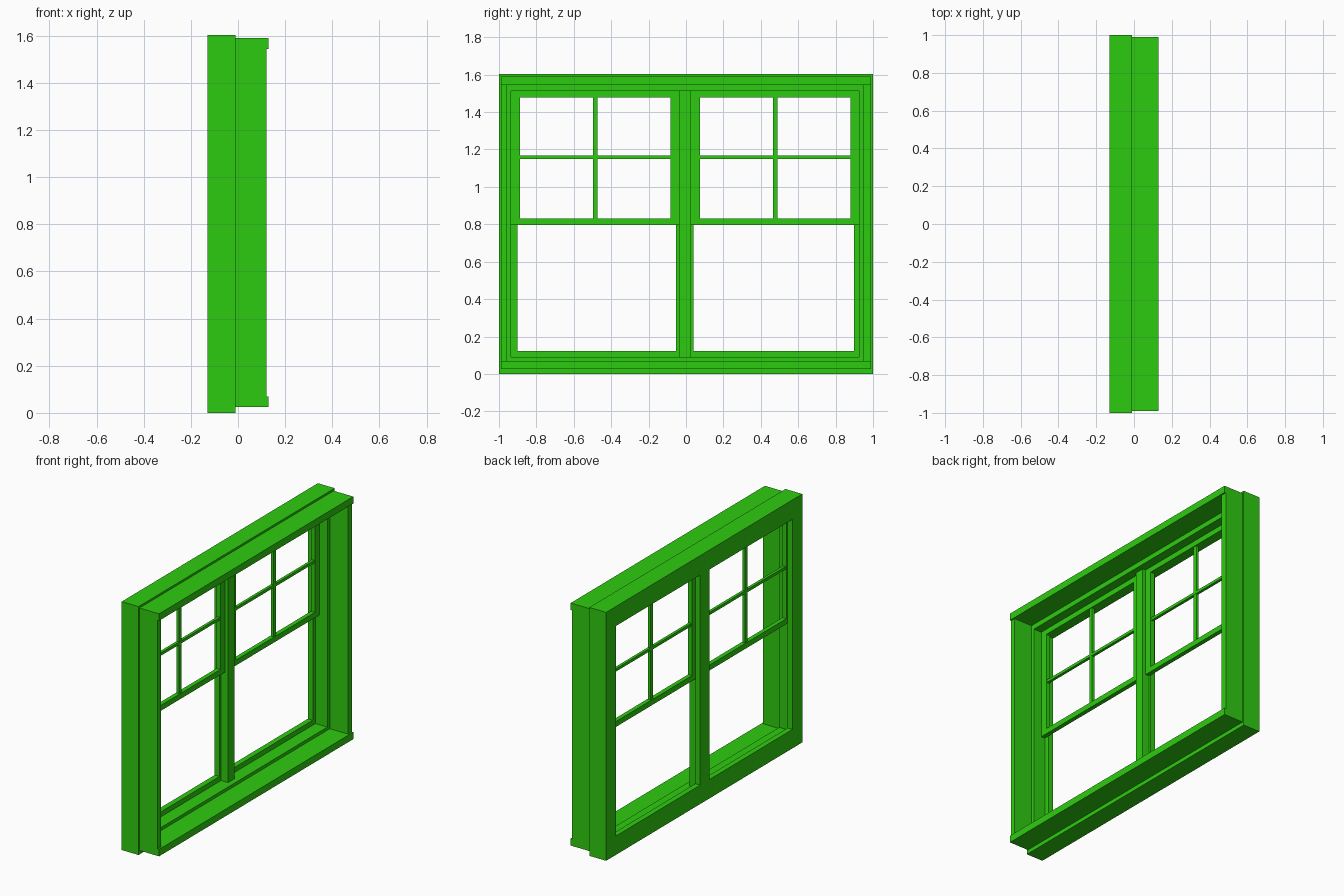
import bpy
import bmesh

if "Cube" in bpy.data.objects:
    bpy.data.objects.remove(bpy.data.objects["Cube"], do_unlink=True)

green = bpy.data.materials.new("bright_green")
green.use_nodes = True
colour = (0.027, 0.6, 0.005, 1)
green.diffuse_color = colour
green.node_tree.nodes["Principled BSDF"].inputs["Base Color"].default_value = colour


def finish(name, bm):
    bmesh.ops.recalc_face_normals(bm, faces=bm.faces)
    mesh = bpy.data.meshes.new(name)
    bm.to_mesh(mesh)
    bm.free()
    mesh.materials.append(green)
    obj = bpy.data.objects.new(name, mesh)
    bpy.context.collection.objects.link(obj)


def corners(rect):
    y0, y1, z0, z1 = rect
    return [(y0, z0), (y1, z0), (y1, z1), (y0, z1)]


def box(name, x0, x1, rect):
    bm = bmesh.new()
    back, front = [[bm.verts.new((x, y, z)) for y, z in corners(rect)] for x in (x0, x1)]
    bm.faces.new(back)
    bm.faces.new(front)
    for i in range(4):
        j = (i + 1) % 4
        bm.faces.new((back[i], back[j], front[j], front[i]))
    finish(name, bm)


def ring(name, x0, x1, outer, inner):
    """Rectangular frame: a four-sided section swept round the corners."""
    bm = bmesh.new()
    section = [(x0, outer), (x1, outer), (x1, inner), (x0, inner)]
    loops = [[bm.verts.new((x, y, z)) for y, z in corners(r)] for x, r in section]
    for k in range(4):
        a, b = loops[k], loops[(k + 1) % 4]
        for i in range(4):
            j = (i + 1) % 4
            bm.faces.new((a[i], a[j], b[j], b[i]))
    finish(name, bm)


# Depth of each layer, from the flat casing face outwards
CASING, SASH, SASH_FRONT, MULLION_FRONT, BODY_FRONT = -0.13, -0.095, -0.067, -0.045, -0.01
LINER_FRONT, LIP_FRONT = 0.12, 0.13

# Frame layers
whole = (-1, 1, 0, 1.603)
opening = (-0.935, 0.925, 0.09, 1.512)
ring("casing", CASING, SASH, whole, (-0.9, 0.898, 0.122, 1.477))
ring("frame_body", SASH, BODY_FRONT, whole, opening)
ring("jamb_liner", BODY_FRONT, LINER_FRONT, (-0.99, 0.99, 0.025, 1.59),
     (-0.957, 0.95, 0.07, 1.545))
for name, z0, z1 in (("sill_lip", 0.025, 0.07), ("head_lip", 1.545, 1.59)):
    box(name, LINER_FRONT, LIP_FRONT, (-0.99, 0.99, z0, z1))

# Centre mullion: wide casing strip with a narrower post in front
box("mullion_casing", CASING, SASH, (-0.053, 0.041, 0.122, 1.477))
box("mullion_post", SASH, MULLION_FRONT, (-0.037, 0.027, 0.09, 1.512))

# Upper sashes with crossed glazing bars
for side, y0, y1 in (("right", -0.935, -0.037), ("left", 0.027, 0.925)):
    pane = (y0 + 0.047, y1 - 0.046, 0.832, 1.477)
    ring(side + "_sash", SASH, SASH_FRONT, (y0, y1, 0.797, 1.512), pane)
    middle = (pane[0] + pane[1]) / 2
    box(side + "_upright_bar", SASH + 0.005, SASH_FRONT - 0.005,
        (middle - 0.012, middle + 0.012, pane[2], pane[3]))
    box(side + "_cross_bar", SASH + 0.006, SASH_FRONT - 0.004,
        (pane[0], pane[1], 1.149, 1.167))
